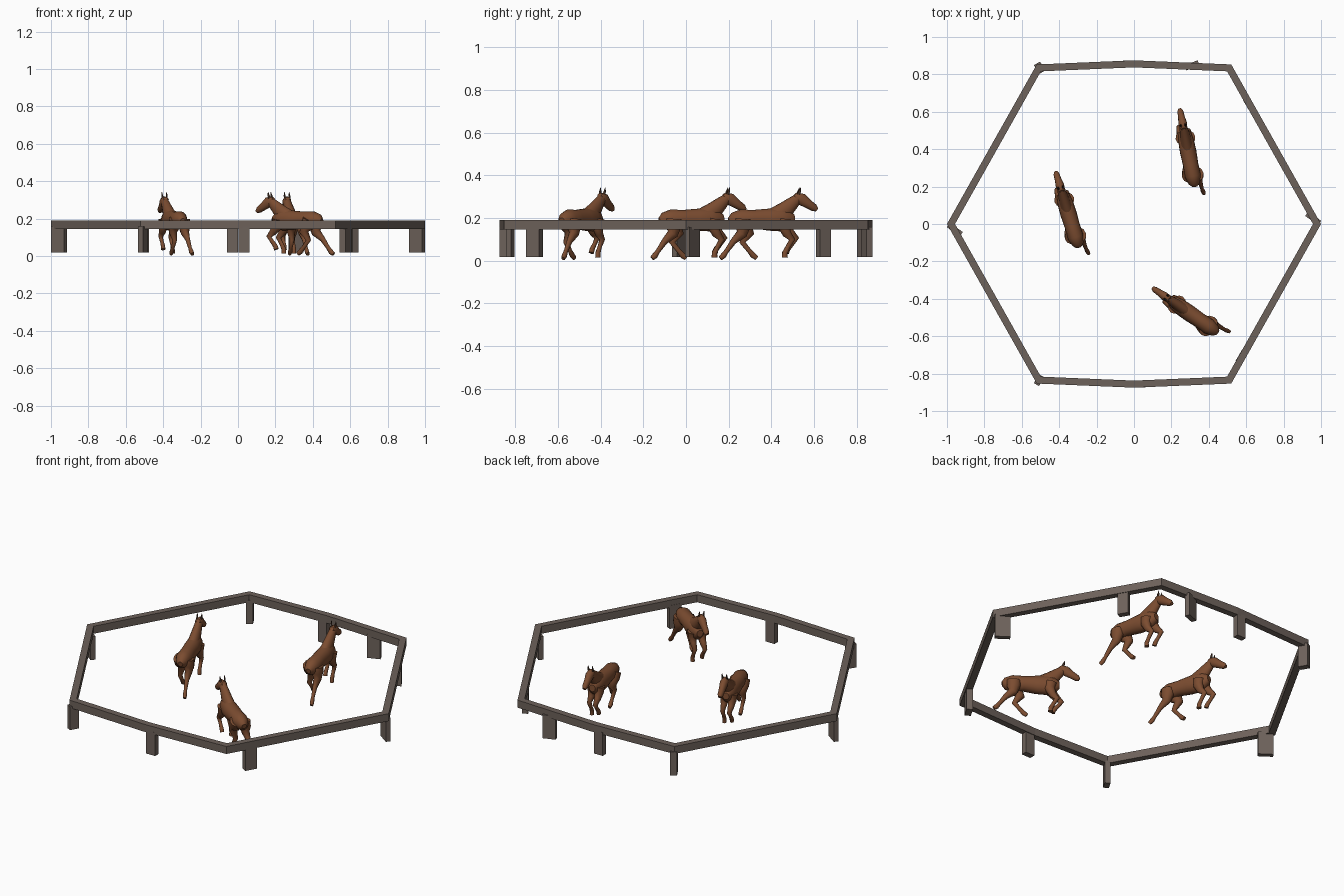
import bpy, bmesh, math
from mathutils import Vector, Matrix

if "Cube" in bpy.data.objects:
    bpy.data.objects.remove(bpy.data.objects["Cube"])


def material(name, rgb):
    m = bpy.data.materials.new(name)
    m.diffuse_color = (*rgb, 1)
    m.use_nodes = True
    m.node_tree.nodes["Principled BSDF"].inputs["Base Color"].default_value = m.diffuse_color
    return m


WOOD = material("weathered wood", (0.155, 0.122, 0.104))
COAT = material("chestnut coat", (0.2, 0.073, 0.03))
DARK = material("dark ear", (0.05, 0.025, 0.015))


def finish(bm, name, mat, matrix=Matrix(), smooth=False):
    bmesh.ops.recalc_face_normals(bm, faces=bm.faces)
    me = bpy.data.meshes.new(name)
    bm.to_mesh(me)
    bm.free()
    me.materials.append(mat)
    for p in me.polygons:
        p.use_smooth = smooth and len(p.vertices) == 4
    ob = bpy.data.objects.new(name, me)
    ob.matrix_world = matrix
    bpy.context.collection.objects.link(ob)
    return ob


def tube(name, sections, matrix, mat=COAT, n=14):
    """Loft ellipses along a path; section = (side, forward, up, half depth, half width)."""
    bm = bmesh.new()
    pts = [Vector(s[:3]) for s in sections]
    rings = []
    for i, s in enumerate(sections):
        t = pts[min(i + 1, len(pts) - 1)] - pts[max(i - 1, 0)]
        normal = Vector((0, -t.z, t.y)).normalized()
        side = Vector((1, 0, 0))
        rings.append([bm.verts.new(pts[i] + side * s[4] * math.cos(a) + normal * s[3] * math.sin(a))
                      for a in (2 * math.pi * k / n for k in range(n))])
    for a, b in zip(rings, rings[1:]):
        for k in range(n):
            bm.faces.new((a[k], a[(k + 1) % n], b[(k + 1) % n], b[k]))
    bm.faces.new(rings[0])
    bm.faces.new(rings[-1])
    return finish(bm, name, mat, matrix, True)


# Fence rail: closed ring of eight straight runs
outline = [(-1, 0), (-.52, .853), (0, .875), (.52, .853),
           (1, 0), (.52, -.853), (0, -.875), (-.52, -.853)]
bm = bmesh.new()
loops = [[bm.verts.new((x * k, y * k, z)) for x, y in outline]
         for k, z in ((1, .145), (1, .19), (.957, .19), (.957, .145))]
for j in range(4):
    a, b = loops[j], loops[(j + 1) % 4]
    for i in range(8):
        bm.faces.new((a[i], a[(i + 1) % 8], b[(i + 1) % 8], b[i]))
finish(bm, "fence_rail", WOOD)

# Fence posts: x, y, length, thickness, angle
posts = [(-.958, -.03, .085, .028, -35), (.958, .03, .085, .028, -35),
         (-.508, -.835, .055, .032, 60), (.032, -.857, .06, .034, 0),
         (.576, -.71, .07, .035, 60), (.613, .645, .06, .035, 120),
         (.31, .848, .075, .03, 20), (-.03, .857, .058, .034, 0),
         (-.505, .835, .055, .038, 120)]
for x, y, l, t, ang in posts:
    bm = bmesh.new()
    bmesh.ops.create_cube(bm, size=1)
    bmesh.ops.scale(bm, vec=(l, t, .14), verts=bm.verts)
    finish(bm, "fence_post", WOOD,
           Matrix.Translation((x, y, .088)) @ Matrix.Rotation(math.radians(ang), 4, 'Z'))


def leg(name, x, splay, joints, radii, m):
    """Tapered limb through its joints, slimmer between them, ending in a hoof."""
    k = len(joints) - 1
    secs = []
    for i, ((y, z), r) in enumerate(zip(joints, radii)):
        secs.append((x + splay * i / k, y, z, r, r * .85))
    tube(name, secs, m, n=10)


def horse(x, y, deg):
    m = Matrix.Translation((x, y, 0)) @ Matrix.Rotation(math.radians(deg), 4, 'Z')
    # Barrel, from rump to chest
    tube("horse_body", [(0, -.188, .187, .014, .014), (0, -.172, .19, .034, .03),
                        (0, -.13, .192, .048, .043), (0, -.07, .195, .043, .041),
                        (0, 0, .192, .052, .044), (0, .06, .192, .056, .042),
                        (0, .10, .195, .044, .034), (0, .125, .196, .02, .018)], m, n=18)
    # Neck and head
    tube("horse_neck", [(0, .03, .2, .05, .034), (0, .08, .236, .041, .029),
                        (0, .12, .272, .03, .023), (0, .148, .298, .02, .019)], m)
    tube("horse_head", [(0, .125, .308, .01, .012), (0, .134, .301, .02, .02),
                        (0, .158, .288, .029, .023), (0, .19, .266, .022, .018),
                        (0, .22, .247, .018, .016), (0, .233, .238, .009, .01)], m)
    for s in (-1, 1):
        tube("horse_ear", [(s * .011, .143, .308, .008, .006), (s * .013, .148, .324, .006, .005),
                           (s * .013, .152, .343, .001, .001)], m, DARK, 8)
    # Hind legs: right one pushing off, left one swinging under
    leg("horse_hind_leg", .024, .016,
        [(-.125, .195), (-.128, .16), (-.132, .125), (-.172, .09), (-.205, .045), (-.222, .022), (-.236, .01)],
        [.04, .038, .026, .015, .011, .014, .011], m)
    leg("horse_hind_leg", -.024, 0,
        [(-.125, .195), (-.108, .16), (-.088, .128), (-.118, .085), (-.085, .045), (-.067, .024), (-.05, .012)],
        [.04, .037, .026, .015, .011, .014, .011], m)
    # Front legs, knees raised
    leg("horse_front_leg", .024, 0,
        [(.075, .195), (.07, .16), (.085, .125), (.11, .098), (.09, .065), (.075, .036), (.075, .015)],
        [.034, .029, .021, .015, .011, .013, .014], m)
    leg("horse_front_leg", -.024, 0,
        [(.08, .195), (.085, .16), (.11, .13), (.138, .104), (.118, .078), (.098, .055), (.09, .036)],
        [.034, .028, .021, .015, .011, .013, .014], m)


horse(-.35, .055, 17)
horse(.29, .385, 11)
horse(.293, -.475, 55.5)
